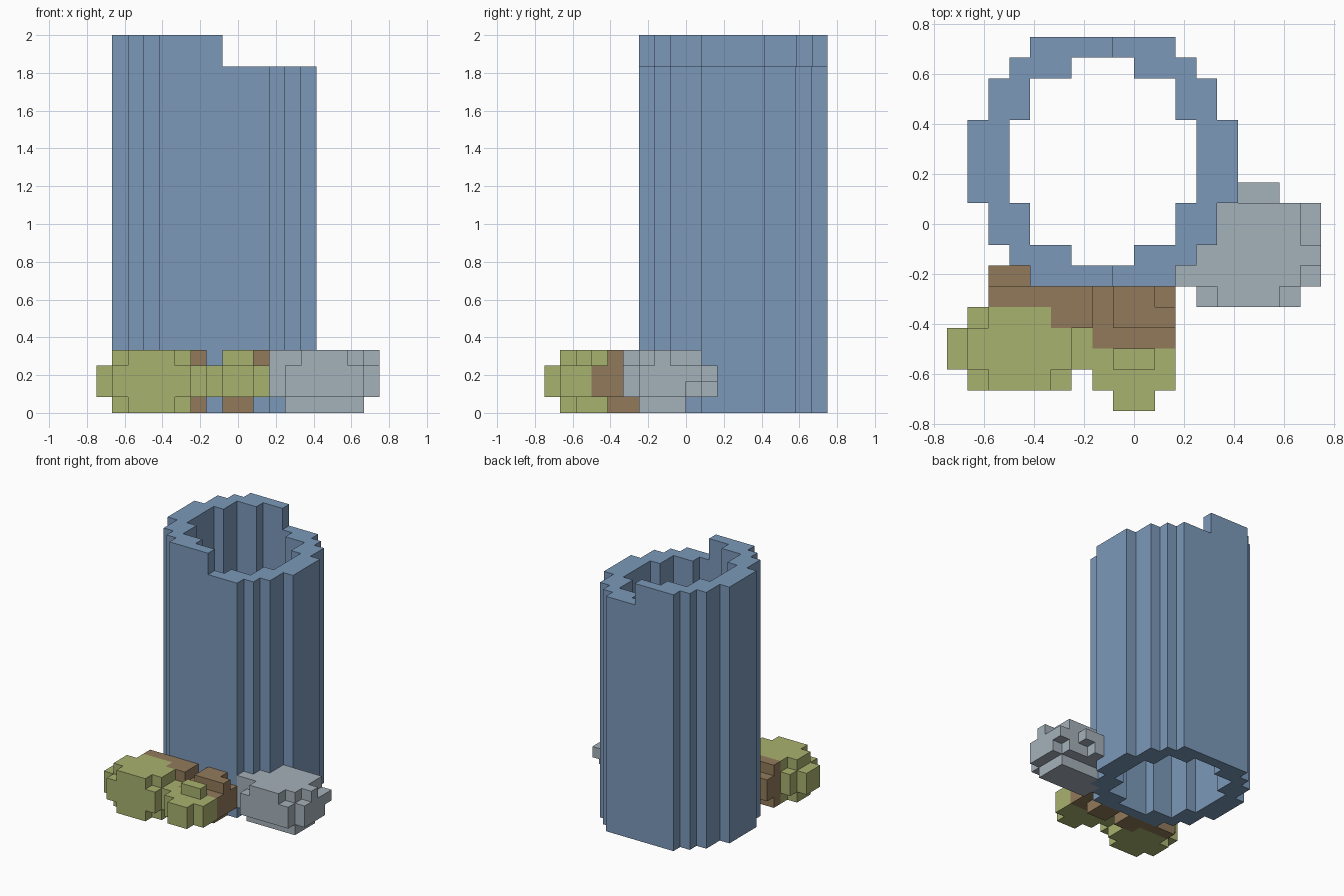
import bpy, bmesh, math
from mathutils import Vector

cube = bpy.data.objects.get("Cube")
if cube:
    bpy.data.objects.remove(cube)

U = 1 / 12      # block size
HALF = 9        # blocks from the corner to the centre line


def material(name, rgb):
    lin = [((c / 255 + 0.055) / 1.055) ** 2.4 for c in rgb] + [1]
    m = bpy.data.materials.new(name)
    m.use_nodes = True
    m.diffuse_color = lin
    bsdf = m.node_tree.nodes["Principled BSDF"]
    bsdf.inputs["Base Color"].default_value = lin
    bsdf.inputs["Roughness"].default_value = 0.9
    return m


def layer(rows, levels):
    """Cells of one plan: rows maps a depth row to its (start, end) span."""
    return {(i, j, k) for j, (a, b) in rows.items() for i in range(a, b) for k in levels}


def build(name, cells, mat):
    """Skin a set of blocks, keeping only the exposed faces, merged flat."""
    bm = bmesh.new()
    verts = {}

    def vert(p):
        if p not in verts:
            verts[p] = bm.verts.new(((p[0] - HALF) * U, (p[1] - HALF) * U, p[2] * U))
        return verts[p]

    for c in sorted(cells):
        for axis in range(3):
            for side in (0, 1):
                n = list(c)
                n[axis] += 2 * side - 1
                if tuple(n) in cells:
                    continue
                ring = [(0, 0), (1, 0), (1, 1), (0, 1)]
                if not side:
                    ring.reverse()
                quad = []
                for s, t in ring:
                    p = list(c)
                    p[axis] += side
                    p[(axis + 1) % 3] += s
                    p[(axis + 2) % 3] += t
                    quad.append(vert(tuple(p)))
                bm.faces.new(quad)
    bmesh.ops.dissolve_limit(bm, angle_limit=math.radians(1),
                             verts=bm.verts[:], edges=bm.edges[:])
    me = bpy.data.meshes.new(name)
    bm.to_mesh(me)
    bm.free()
    me.materials.append(mat)
    ob = bpy.data.objects.new(name, me)
    bpy.context.collection.objects.link(ob)
    return ob


blue = material("blue stone", (124, 153, 186))
green = material("moss green", (169, 178, 111))
brown = material("earth brown", (146, 122, 91))
grey = material("pale grey", (165, 177, 186))

# Hollow tower: round outline minus round bore, one side lower
half_out = [(4, 11), (3, 12), (2, 13), (2, 13), (1, 14), (1, 14)]
half_in = [None, (6, 9), (4, 11), (4, 11), (3, 12), (3, 12)]
outer, inner = {}, {}
for n in range(6):
    for j in (6 + n, 17 - n):
        outer[j] = half_out[n]
        if half_in[n]:
            inner[j] = half_in[n]
tower = layer(outer, range(24)) - layer(inner, range(24))
tower = {c for c in tower if c[2] < 22 or c[0] < 8}
build("tower_wall", tower, blue)

# Large green bush
bush = layer({1: (1, 6), 2: (0, 7), 3: (0, 7), 4: (1, 5)}, (1, 2))
bush |= layer({1: (2, 5), 2: (1, 6), 3: (1, 6), 4: (2, 5)}, (0, 3))
build("large_bush", bush, green)

# Small green bush
small = layer({0: (8, 10), 1: (7, 11), 2: (7, 11)}, (1, 2))
small |= layer({2: (8, 10)}, (3,))
build("small_bush", small, green)

# Earth mound behind the large bush
mound = layer({4: (5, 7), 5: (2, 7), 6: (2, 4)}, (1, 2))
mound |= layer({4: (5, 7), 5: (2, 7)}, (0, 3))
build("large_mound", mound, brown)

# Earth mound behind the small bush
mound = layer({3: (7, 11), 4: (7, 11), 5: (7, 11)}, (1, 2))
mound |= layer({4: (8, 11), 5: (8, 10)}, (3,))
mound |= layer({4: (8, 10), 5: (8, 10)}, (0,))
build("small_mound", mound, brown)

# Grey boulder beside the tower
rock = layer({5: (12, 17), 6: (11, 18), 7: (12, 18), 8: (13, 18), 9: (13, 18), 10: (14, 16)}, (1, 2))
rock |= layer({5: (13, 16), 6: (11, 17), 7: (12, 18), 8: (13, 17), 9: (13, 17)}, (3,))
rock |= layer({6: (12, 17), 7: (12, 17), 8: (13, 17)}, (0,))
rock -= {(17, 9, 1), (15, 10, 1)}
build("boulder", rock, grey)
